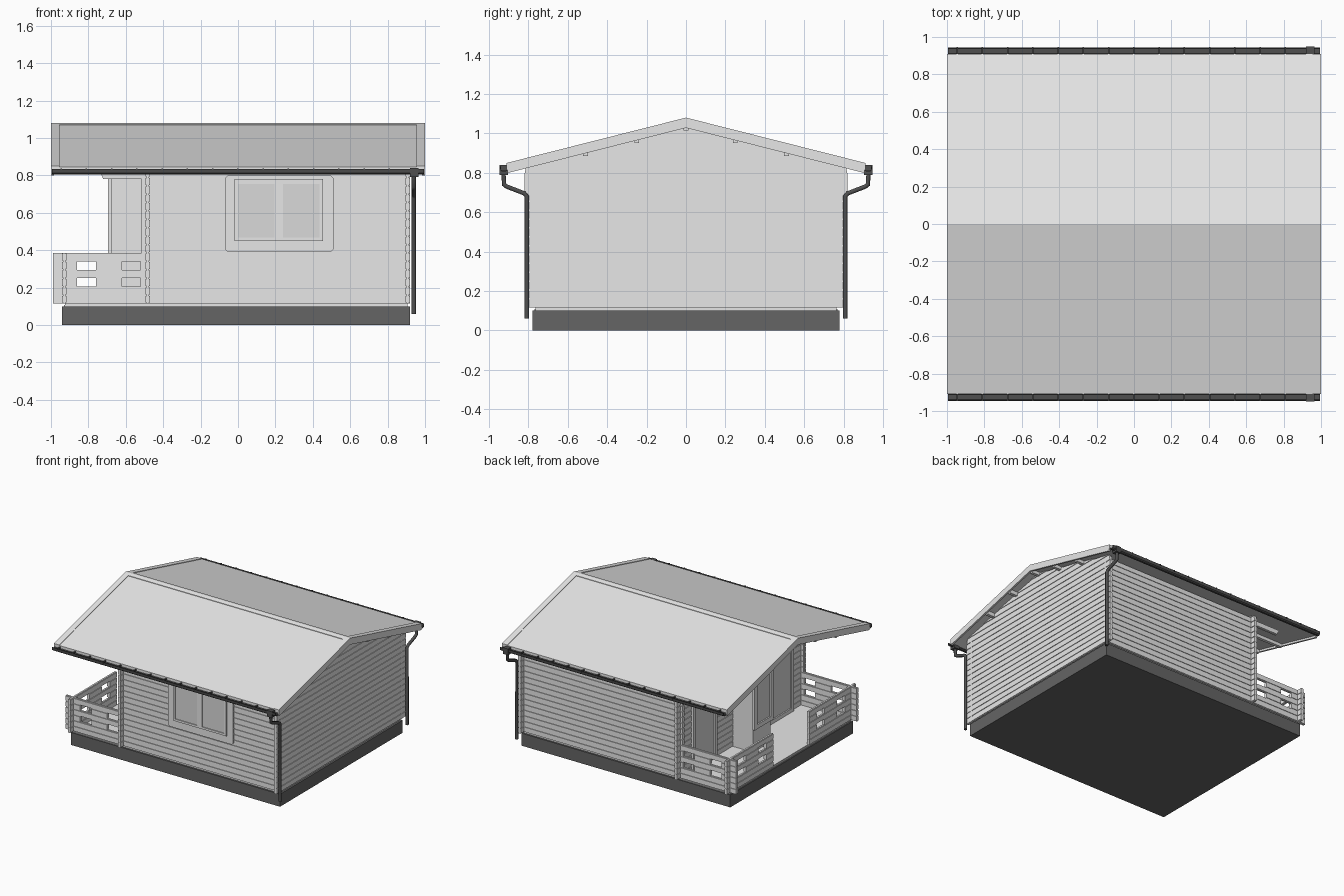
import bpy, bmesh

cube = bpy.data.objects.get("Cube")
if cube:
    bpy.data.objects.remove(cube, do_unlink=True)


def material(name, v):
    m = bpy.data.materials.new(name)
    m.use_nodes = True
    m.diffuse_color = (v, v, v, 1)
    m.node_tree.nodes["Principled BSDF"].inputs["Base Color"].default_value = (v, v, v, 1)
    return m


WOOD = material("pale_wood", 0.8)
GLASS = material("window_pane", 0.7)
BASE = material("dark_foundation", 0.13)
METAL = material("dark_gutter", 0.08)


class Part:
    """Collects prisms and boxes into one flat-shaded object."""

    def __init__(self, name, mat):
        self.name, self.mat, self.bm = name, mat, bmesh.new()

    def prism(self, axis, pts, a, b):
        # axis x: points are (y, z); axis y: points are (x, z)
        def place(p, t):
            return (t, p[0], p[1]) if axis == "x" else (p[0], t, p[1])
        ends = [[self.bm.verts.new(place(p, t)) for p in pts] for t in (a, b)]
        self.bm.faces.new(ends[0])
        self.bm.faces.new(ends[1][::-1])
        n = len(pts)
        for i in range(n):
            j = (i + 1) % n
            self.bm.faces.new((ends[0][j], ends[0][i], ends[1][i], ends[1][j]))
        return self

    def box(self, x0, x1, y0, y1, z0, z1):
        return self.prism("x", [(y0, z0), (y1, z0), (y1, z1), (y0, z1)], x0, x1)

    def log(self, axis, c, low, high, z0, z1):
        # a grooved board: thin full-height core with a thicker, shorter face
        for half, g in ((0.007, 0), (0.012, 0.004)):
            pts = [(low[0], z0 + g), (low[1], z0 + g), (high[1], z1 - g), (high[0], z1 - g)]
            self.prism(axis, pts, c - half, c + half)

    def done(self):
        bmesh.ops.recalc_face_normals(self.bm, faces=self.bm.faces)
        me = bpy.data.meshes.new(self.name)
        self.bm.to_mesh(me)
        self.bm.free()
        me.materials.append(self.mat)
        ob = bpy.data.objects.new(self.name, me)
        bpy.context.collection.objects.link(ob)
        return ob


SLOPE, RIDGE, EAVE = 0.2527, 1.08, 0.91
Z0, PITCH, ROWS = 0.115, 0.045, 16
SIDES = (("front", -1), ("back", 1))

# Foundation and porch floor
Part("foundation", BASE).box(-0.94, 0.92, -0.78, 0.78, 0, 0.1).done()
floor = Part("porch_floor", WOOD).box(-0.93, -0.49, -0.77, 0.77, 0.1, 0.108)
for i in range(10):
    x = -0.925 + i * 0.043
    floor.box(x, x + 0.039, -0.765, 0.765, 0.108, 0.116)
floor.done()
Part("floor_sill", WOOD).box(-0.92, 0.905, -0.765, 0.765, 0.1, 0.116).done()

# Long log walls
for name, s in SIDES:
    wall = Part(name + "_log_wall", WOOD)
    for r in range(ROWS):
        z = Z0 + r * PITCH
        wall.log("y", s * 0.768, (-0.515, 0.92), (-0.515, 0.92), z, z + PITCH)
    # stepped log ends carrying the eaves over the porch
    wall.log("y", s * 0.768, (-0.72, -0.5), (-0.74, -0.5), 0.78, 0.825)
    wall.done()


# Gable walls with crossing log ends
def half_width(z):
    return max(0.01, min(0.82, (1.04 - z) / SLOPE))


for name, x in (("end_gable_wall", 0.908), ("porch_gable_wall", -0.483)):
    wall = Part(name, WOOD)
    z = Z0
    while z < 1.03:
        top = min(z + PITCH, 1.038)
        a, b = half_width(z), half_width(top)
        wall.log("x", x, (-a, a), (-b, b), z, top)
        z += PITCH
    wall.done()


# Porch fences: solid rows with two columns of openings
def fence(name, axis, c, a, b, gaps):
    part = Part(name, WOOD)
    for r in range(6):
        z = Z0 + r * PITCH
        cuts = [a] + ([e for g in gaps for e in g] if r in (2, 4) else []) + [b]
        for p, q in zip(cuts[::2], cuts[1::2]):
            part.log(axis, c, (p, q), (p, q), z, z + PITCH)
    part.done()


for name, s in SIDES:
    fence(name + "_fence", "y", s * 0.768, -0.99, -0.5, [(-0.86, -0.76), (-0.62, -0.52)])
    ends = sorted((s * 0.23, s * 0.82))
    gaps = sorted(tuple(sorted((s * p, s * q))) for p, q in ((0.32, 0.42), (0.58, 0.68)))
    fence(name + "_side_fence", "x", -0.928, *ends, gaps)

# Roof slab, edge boards and purlins
def gable_band(top, thick, y):
    return [(-y, top - SLOPE * y), (0, top), (y, top - SLOPE * y),
            (y, top - SLOPE * y - thick), (0, top - thick), (-y, top - SLOPE * y - thick)]


Part("roof", WOOD).prism("x", gable_band(RIDGE - 0.004, 0.032, EAVE), -0.99, 0.99).done()
barge = Part("gable_boards", WOOD)
for x0, x1 in ((-1, -0.955), (0.955, 1)):
    barge.prism("x", gable_band(RIDGE, 0.036, EAVE), x0, x1)
for x0, x1 in ((-1, -0.985), (0.985, 1)):
    barge.prism("x", gable_band(RIDGE - 0.002, 0.05, EAVE - 0.005), x0, x1)
barge.done()
Part("ridge_cap", WOOD).prism("x", gable_band(RIDGE, 0.01, 0.03), -0.96, 0.96).done()
purlins = Part("purlins", WOOD)
for y in (-0.51, -0.25, 0, 0.25, 0.51):
    z = 1.045 - SLOPE * abs(y)
    purlins.box(-0.985, 0.985, y - 0.012, y + 0.012, z - 0.03, z)
purlins.done()

# Front window
X0, X1, ZB, ZT = -0.07, 0.51, 0.39, 0.8
c = 0.015
trim = Part("front_window_trim", WOOD)
trim.prism("y", [(X0 + c, ZB), (X1 - c, ZB), (X1, ZB + c), (X1, ZT - c), (X1 - c, ZT),
                 (X0 + c, ZT), (X0, ZT - c), (X0, ZB + c)], -0.79, -0.76)
for x0, x1, z0, z1 in ((-0.02, 0.0, 0.45, 0.78), (0.195, 0.24, 0.45, 0.78), (0.435, 0.455, 0.45, 0.78),
                       (-0.02, 0.455, 0.45, 0.467), (-0.02, 0.455, 0.755, 0.78)):
    trim.box(x0, x1, -0.8, -0.785, z0, z1)
trim.done()
panes = Part("front_window_panes", GLASS)
for x0, x1 in ((0.0, 0.195), (0.24, 0.435)):
    panes.box(x0, x1, -0.793, -0.786, 0.467, 0.755)
panes.done()


# Openings facing the porch: frame bars around a thin pane
def porch_opening(name, x, y0, y1, z0, z1, w):
    frame = Part(name + "_frame", WOOD)
    for a, b in ((y0, y0 + w), (y1 - w, y1)):
        frame.box(x - 0.02, x, a, b, z0, z1)
    for a, b in ((z0, z0 + w), (z1 - w, z1)):
        frame.box(x - 0.02, x, y0 + w, y1 - w, a, b)
    frame.done()
    Part(name + "_pane", GLASS).box(x - 0.009, x, y0 + w, y1 - w, z0 + w, z1 - w).done()


Part("porch_bay", WOOD).box(-0.675, -0.49, -0.11, 0.11, 0.116, 0.99).done()
porch_opening("bay_window", -0.675, -0.12, 0.12, 0.3, 0.8, 0.035)
porch_opening("back_door", -0.493, 0.33, 0.64, 0.12, 0.78, 0.03)
porch_opening("front_door", -0.493, -0.64, -0.33, 0.12, 0.78, 0.03)

# Gutters and downpipes on both eaves
for name, s in SIDES:
    gutter = Part(name + "_gutter", METAL)
    channel = [(0.905, 0.835), (0.908, 0.812), (0.918, 0.805), (0.933, 0.805), (0.942, 0.812), (0.945, 0.835),
               (0.941, 0.835), (0.938, 0.814), (0.912, 0.814), (0.909, 0.835)]
    gutter.prism("x", [(s * y, z) for y, z in channel], -0.995, 0.995)
    for i in range(15):
        x = -0.95 + i * 0.135
        gutter.box(x, x + 0.008, *sorted((s * 0.905, s * 0.947)), 0.828, 0.838)
    gutter.box(0.92, 0.965, *sorted((s * 0.903, s * 0.948)), 0.79, 0.84)
    gutter.done()

    curve = bpy.data.curves.new(name + "_downpipe", "CURVE")
    curve.dimensions = "3D"
    curve.bevel_depth = 0.013
    curve.bevel_resolution = 1
    curve.use_fill_caps = True
    line = curve.splines.new("POLY")
    path = [(0.927, 0.81), (0.924, 0.74), (0.91, 0.73), (0.82, 0.695), (0.808, 0.68), (0.808, 0.06)]
    line.points.add(len(path) - 1)
    for p, (y, z) in zip(line.points, path):
        p.co = (0.94, s * y, z, 1)
    curve.materials.append(METAL)
    bpy.context.collection.objects.link(bpy.data.objects.new(name + "_downpipe", curve))
